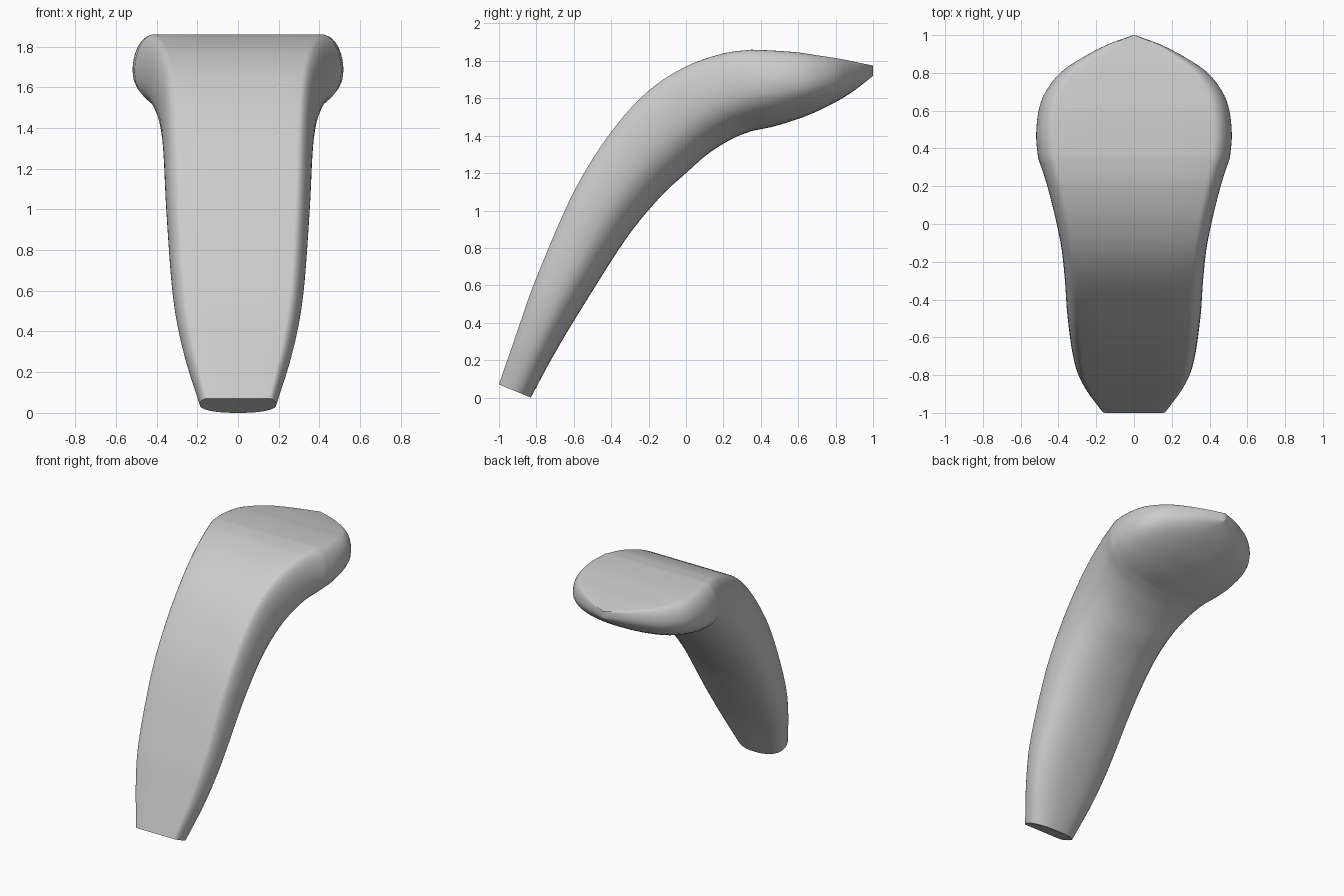
import bpy, bmesh, math

cube = bpy.data.objects.get("Cube")
if cube:
    bpy.data.objects.remove(cube)

# Stations: top y, top z, bottom y, bottom z, half width
STALK = [
    (-1.0, .07, -.83, 0, .188), (-.9, .36, -.70, .24, .27),
    (-.8, .64, -.55, .49, .32), (-.6, 1.10, -.32, .85, .352),
    (-.4, 1.42, -.14, 1.07, .366), (-.2, 1.64, 0, 1.2, .385),
    (0, 1.77, .12, 1.305, .42), (.2, 1.84, .25, 1.385, .465),
    (.35, 1.86, .35, 1.425, .508)]
HEAD = [
    (.35, 1.86, .35, 1.425, .508), (.47, 1.855, .47, 1.45, .518),
    (.6, 1.845, .6, 1.49, .505), (.7, 1.83, .7, 1.53, .468),
    (.8, 1.815, .8, 1.58, .39), (.88, 1.80, .88, 1.628, .275),
    (.95, 1.785, .95, 1.68, .14), (1.0, 1.775, 1.0, 1.72, .004)]


def smooth_path(rows, steps=5):
    """Catmull-Rom interpolation through the stations."""
    first = [2 * a - b for a, b in zip(rows[0], rows[1])]
    last = [2 * a - b for a, b in zip(rows[-1], rows[-2])]
    pts = [first, *rows, last]
    out = []
    for i in range(1, len(rows)):
        for s in range(steps):
            t = s / steps
            out.append([b + .5 * t * (c - a + t * (2*a - 5*b + 4*c - d + t * (3*(b - c) + d - a)))
                        for a, b, c, d in zip(*pts[i - 1:i + 3])])
    return out + [list(rows[-1])]


def half_section(count=10, flat=.81, widest=.43):
    """Flat top, rounded shoulder and bowl-shaped underside: (width, depth) fractions."""
    pts = [(0, 0), (flat / 2, 0)]
    for i in range(count):
        a = math.pi / 2 * i / count
        pts.append((flat + (1 - flat) * math.sin(a), widest * (1 - math.cos(a))))
    for i in range(count + 1):
        a = math.pi / 2 * i / count
        pts.append((math.cos(a) ** .88, widest + (1 - widest) * math.sin(a) ** .88))
    pts[-1] = (0, 1)
    return pts


right_half = half_section()
section = right_half + [(-x, d) for x, d in reversed(right_half[1:-1])]

# Loft the stalk and the pointed head as one skin
bm = bmesh.new()
rings = []
for ty, tz, by, bz, w in smooth_path(STALK)[:-1] + smooth_path(HEAD):
    rings.append([bm.verts.new((w * x, ty + (by - ty) * d, tz + (bz - tz) * d))
                  for x, d in section])
n = len(section)
for a, b in zip(rings, rings[1:]):
    for i in range(n):
        j = (i + 1) % n
        bm.faces.new((a[i], a[j], b[j], b[i]))
bm.faces.new(rings[0])
bm.faces.new(rings[-1])
bmesh.ops.recalc_face_normals(bm, faces=bm.faces)

mesh = bpy.data.meshes.new("curved_handle")
bm.to_mesh(mesh)
bm.free()
handle = bpy.data.objects.new("curved_handle", mesh)
bpy.context.collection.objects.link(handle)

# Plain grey finish
grey = bpy.data.materials.new("plain_grey")
grey.use_nodes = True
colour = (.6, .6, .6, 1)
grey.diffuse_color = colour
grey.node_tree.nodes["Principled BSDF"].inputs["Base Color"].default_value = colour
mesh.materials.append(grey)

bpy.context.view_layer.objects.active = handle
handle.select_set(True)
bpy.ops.object.shade_smooth_by_angle(angle=math.radians(35))
